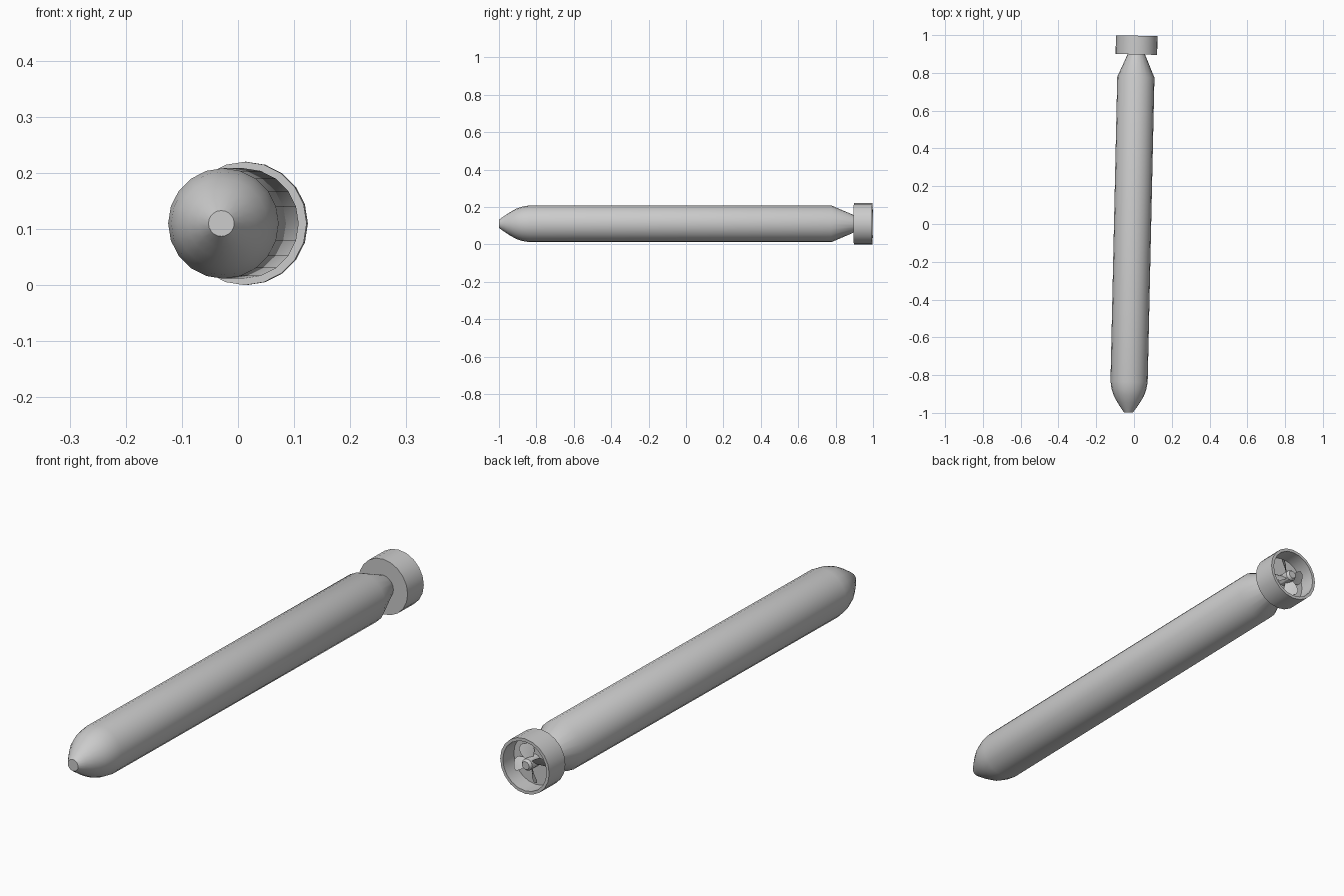
import bpy, bmesh, math
from mathutils import Matrix, Vector

if "Cube" in bpy.data.objects:
    bpy.data.objects.remove(bpy.data.objects["Cube"])

SIDES = 20
# The whole craft is yawed slightly about z
PLACE = Matrix.Translation((-0.0075, 0, 0.11)) @ Matrix.Rotation(-0.0222, 4, 'Z')


def finish(bm, name):
    bmesh.ops.recalc_face_normals(bm, faces=bm.faces)
    bm.transform(PLACE)
    mesh = bpy.data.meshes.new(name)
    bm.to_mesh(mesh)
    bm.free()
    ob = bpy.data.objects.new(name, mesh)
    bpy.context.collection.objects.link(ob)
    bpy.ops.object.select_all(action='DESELECT')
    ob.select_set(True)
    bpy.context.view_layer.objects.active = ob
    bpy.ops.object.shade_smooth_by_angle(angle=math.radians(27))
    return ob


def lathe(name, profile, sides=SIDES):
    """Revolve (y, radius) points about y and cap both ends."""
    bm = bmesh.new()
    rings = []
    for y, r in profile:
        rings.append([bm.verts.new((r * math.sin(2 * math.pi * i / sides), y,
                                    r * math.cos(2 * math.pi * i / sides)))
                      for i in range(sides)])
    for a, b in zip(rings, rings[1:]):
        for i in range(sides):
            j = (i + 1) % sides
            bm.faces.new((a[i], a[j], b[j], b[i]))
    bm.faces.new(rings[0])
    bm.faces.new(rings[-1])
    return finish(bm, name)


# Hull: blunt rounded nose, long cylinder, tapered tail
lathe("hull", [(-0.999, 0.023), (-0.972, 0.042), (-0.945, 0.060), (-0.91, 0.080),
               (-0.875, 0.092), (-0.835, 0.0985), (0.777, 0.0985), (0.91, 0.041)])

# Duct: closed at the front, open at the rear
lathe("propeller_duct", [(0.898, 0.11), (0.997, 0.11), (0.997, 0.098), (0.93, 0.098)])

# Propeller hub
lathe("propeller_hub", [(0.925, 0.023), (0.982, 0.023), (0.992, 0.016)], 12)

# Pitched, twisted propeller blades
BLADES = 4
bm = bmesh.new()
for k in range(BLADES):
    turn = Matrix.Rotation(2 * math.pi * k / BLADES + 0.3, 4, 'Y')
    loops = []
    for r, half, pitch in [(0.015, 0.014, 55), (0.040, 0.025, 42),
                           (0.062, 0.028, 34), (0.076, 0.016, 30)]:
        twist = Matrix.Rotation(math.radians(pitch), 4, 'Z')
        loop = []
        for x, y in [(-half, 0), (0, -0.002), (half, 0), (0, 0.002)]:
            p = twist @ Vector((x, y, 0)) + Vector((0, 0.962, r))
            loop.append(bm.verts.new(turn @ p))
        loops.append(loop)
    for a, b in zip(loops, loops[1:]):
        for i in range(4):
            j = (i + 1) % 4
            bm.faces.new((a[i], a[j], b[j], b[i]))
    bm.faces.new(loops[0])
    bm.faces.new(loops[-1])
finish(bm, "propeller_blades")
